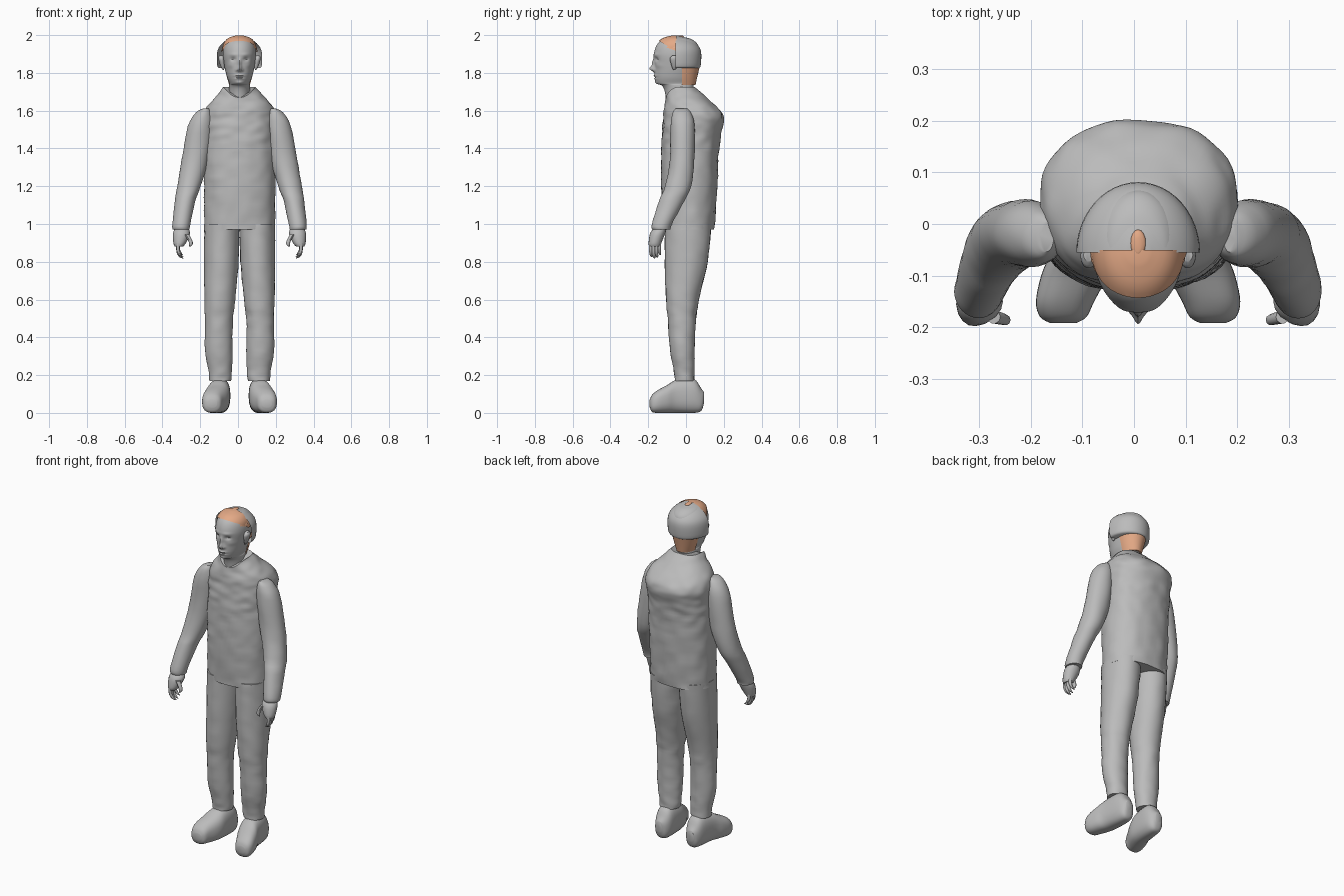
import bpy, bmesh, math, random
from math import sin, cos, pi, exp
from mathutils import Vector, noise

if "Cube" in bpy.data.objects:
    bpy.data.objects.remove(bpy.data.objects["Cube"])
random.seed(4)
MID = 0.008          # plane of symmetry of the body
parts = []


def material(name, colour):
    m = bpy.data.materials.new(name)
    m.use_nodes = True
    m.diffuse_color = colour
    node = m.node_tree.nodes["Principled BSDF"]
    node.inputs["Base Color"].default_value = colour
    node.inputs["Roughness"].default_value = 0.7
    return m


GREY = material("plain grey", (0.5, 0.5, 0.5, 1))
HAIR = material("light copper", (0.78, 0.4, 0.24, 1))


def finish(name, bm, mat, smooth=True):
    bmesh.ops.recalc_face_normals(bm, faces=bm.faces)
    me = bpy.data.meshes.new(name)
    bm.to_mesh(me)
    bm.free()
    me.materials.append(mat)
    ob = bpy.data.objects.new(name, me)
    bpy.context.collection.objects.link(ob)
    if smooth:
        parts.append(ob)
    return ob


def spline(rows, steps):
    """Smooth rows of numbers with a Catmull-Rom curve."""
    out = []
    for i in range(len(rows) - 1):
        p0, p1 = rows[max(i - 1, 0)], rows[i]
        p2, p3 = rows[i + 1], rows[min(i + 2, len(rows) - 1)]
        for k in range(steps):
            t = k / steps
            out.append([b + t * (c - a) / 2 + t * t * (2 * a - 5 * b + 4 * c - d) / 2
                        + t ** 3 * (3 * b - a - 3 * c + d) / 2
                        for a, b, c, d in zip(p0, p1, p2, p3)])
    return out + [list(rows[-1])]


def loft(name, rows, mat=GREY, side=1, n=32, steps=4, power=2.0, axis="z",
         wrinkle=0.0, shape=None, cuts=()):
    """Rows are (position, x min, x max, second min, second max)."""
    bm = bmesh.new()
    rings = []
    for t, a0, a1, b0, b1 in spline(rows, steps):
        ring = []
        for k in range(n):
            u, v = cos(2 * pi * k / n), sin(2 * pi * k / n)
            u = math.copysign(abs(u) ** (2 / power), u)
            v = math.copysign(abs(v) ** (2 / power), v)
            x = MID + side * ((a0 + a1) / 2 + u * (a1 - a0) / 2)
            w = (b0 + b1) / 2 + v * (b1 - b0) / 2
            co = Vector((x, w, t) if axis == "z" else (x, t, w))
            if shape:
                shape(co, v)
            if wrinkle:
                f = noise.noise(Vector((co.x * 16, co.y * 16, co.z * 24)))
                co.x += wrinkle * f * u
                co.y += wrinkle * f * v
            ring.append(bm.verts.new(co))
        rings.append(ring)
    for r0, r1 in zip(rings, rings[1:]):
        for k in range(n):
            j = (k + 1) % n
            bm.faces.new((r0[k], r0[j], r1[j], r1[k]))
    bm.faces.new(rings[0])
    bm.faces.new(rings[-1])
    # keep only what lies on the positive side of each cutting plane
    for point, normal in cuts:
        bmesh.ops.bisect_plane(bm, geom=bm.verts[:] + bm.edges[:] + bm.faces[:],
                               plane_co=point, plane_no=normal, clear_inner=True)
    return finish(name, bm, mat)


def tube(name, points, side):
    loft(name, [(z, x - r, x + r, y - r, y + r) for x, y, z, r in points],
         side=side, n=10, steps=3)


# Jacket body, with the neckline dipping at the front
def neckline(co, v):
    rise = min(max((co.z - 1.62) / 0.1, 0), 1)
    co.z -= 0.055 * rise * max(0, -v) ** 3


loft("jacket_body", [
    (0.97, -.188, .188, -.12, .15), (1.2, -.188, .188, -.132, .165),
    (1.4, -.188, .188, -.13, .175), (1.5, -.188, .19, -.125, .19),
    (1.565, -.19, .192, -.12, .2), (1.62, -.172, .178, -.117, .165),
    (1.68, -.12, .125, -.112, .095), (1.725, -.087, .087, -.108, .05)],
    n=64, steps=8, power=2.3, wrinkle=.006, shape=neckline)

for side, word in ((1, "left"), (-1, "right")):
    # Sleeve
    loft(word + "_sleeve", [
        (1.612, .165, .19, -.055, .005), (1.59, .148, .23, -.07, .025),
        (1.52, .14, .272, -.082, .045), (1.34, .163, .306, -.085, .045),
        (1.2, .205, .33, -.112, .028), (1.12, .235, .342, -.143, -.01),
        (1.0, .26, .355, -.18, -.075), (.97, .265, .352, -.178, -.085)],
        side=side, wrinkle=.003)
    # Trouser leg
    loft(word + "_trouser_leg", [
        (1.0, .0, .188, -.112, .135), (.8, .005, .188, -.112, .115),
        (.6, .023, .186, -.106, .068), (.48, .036, .182, -.095, .052),
        (.33, .036, .183, -.083, .045), (.22, .04, .165, -.065, .045),
        (.17, .045, .162, -.06, .045)], side=side, steps=6, wrinkle=.004)
    # Shoe, lofted from heel to toe
    loft(word + "_shoe", [
        (.095, .085, .125, .05, .11), (.08, .065, .14, .01, .13),
        (.04, .05, .155, 0, .18), (-.05, .05, .17, 0, .175),
        (-.1, .06, .188, 0, .147), (-.15, .085, .198, 0, .12),
        (-.18, .1, .19, .005, .095), (-.192, .12, .17, .03, .07)],
        side=side, power=2.5, axis="y")
    # Hand with fingers and thumb
    loft(word + "_palm", [
        (.985, .275, .338, -.165, -.1), (.95, .262, .352, -.19, -.11),
        (.9, .283, .35, -.198, -.13), (.88, .3, .342, -.194, -.138)],
        side=side, n=16)
    for i, finger in enumerate(("index", "middle", "ring", "little")):
        y = -.187 + .015 * i
        drop = (0, .008, .003, -.01)[i]
        tube(f"{word}_{finger}_finger", [
            (.325, y, .9, .01), (.325, y, .86 - drop, .009),
            (.313, y + .003, .835 - drop, .008), (.3, y + .005, .826 - drop, .003)], side)
    tube(word + "_thumb", [(.28, -.18, .945, .013), (.26, -.185, .91, .011),
                           (.258, -.187, .89, .009), (.264, -.187, .88, .003)], side)
    # Ear
    loft(word + "_ear", [
        (1.815, .082, .088, -.068, -.058), (1.835, .078, .1, -.076, -.046),
        (1.875, .08, .112, -.086, -.038), (1.892, .085, .106, -.072, -.048)],
        side=side, n=14)

# Facial relief: (x, z, width, height, depth), depth negative is outward
RELIEF = [
    (0, 1.822, .012, .014, -.026), (0, 1.85, .009, .022, -.013),
    (.034, 1.872, .014, .009, .011), (.032, 1.897, .022, .007, -.004),
    (.015, 1.815, .008, .007, -.007), (0, 1.785, .024, .005, -.007),
    (0, 1.777, .024, .003, .004), (0, 1.769, .02, .005, -.006),
    (0, 1.748, .018, .01, -.005), (.05, 1.84, .018, .014, -.004)]


def face(co, v):
    if v < -0.2:
        base = co.copy()
        for x, z, w, h, depth in RELIEF:
            for s in ((1, -1) if x else (1,)):
                co.y += depth * exp(-((base.x - MID - s * x) / w) ** 2
                                    - ((base.z - z) / h) ** 2)


# Head and neck
loft("head", [
    (1.62, -.056, .056, -.1, .04), (1.7, -.056, .056, -.112, .038),
    (1.733, -.056, .056, -.128, .04), (1.745, -.054, .054, -.155, .042),
    (1.78, -.067, .067, -.165, .05), (1.84, -.081, .081, -.166, .065),
    (1.9, -.088, .088, -.17, .07), (1.95, -.081, .081, -.153, .062),
    (1.98, -.058, .058, -.12, .025), (1.992, -.02, .02, -.07, -.03)],
    n=112, steps=10, shape=face)

# Shell around the back of the head
loft("back_head_shell", [
    (1.825, -.108, .108, -.19, .07), (1.84, -.118, .118, -.19, .078),
    (1.91, -.118, .118, -.19, .08), (1.95, -.098, .098, -.17, .06),
    (1.98, -.06, .06, -.14, .02), (1.994, -.02, .02, -.08, -.03)],
    n=48, cuts=[((0, -.055, 0), (0, 1, 0))])

# Front hair, with the hairline cut by a sloping plane
loft("front_hair", [
    (1.9, -.091, .091, -.174, .07), (1.95, -.086, .086, -.16, .062),
    (1.983, -.062, .062, -.125, .03), (1.998, -.02, .02, -.075, -.03)],
    HAIR, n=48, cuts=[((0, -.05, 0), (0, -1, 0)), ((0, -.135, 1.965), (0, .6, 1))])

# Nape hair
loft("nape_hair", [
    (1.735, -.055, .055, -.12, .05), (1.78, -.068, .068, -.12, .06),
    (1.835, -.08, .08, -.12, .073)], HAIR, cuts=[((0, -.02, 0), (0, 1, 0))])


# Crossing hair strips laid over the skull
def on_skull(azimuth, lift, off=0.0):
    return Vector((MID + (.1 + off) * cos(lift) * cos(azimuth),
                   -.045 + (.125 + off) * cos(lift) * sin(azimuth),
                   1.875 + (.124 + off) * sin(lift)))


strips = bmesh.new()


def strip(a0, l0, a1, l1, width):
    previous = None
    for k in range(5):
        t = k / 4
        off = .004 * sin(pi * t)
        a, l = a0 + (a1 - a0) * t, l0 + (l1 - l0) * t
        pair = [strips.verts.new(on_skull(a + d / max(cos(l), .3), l, off))
                for d in (-width, width)]
        if previous:
            strips.faces.new((previous[0], previous[1], pair[1], pair[0]))
        previous = pair


COUNT = 40
for i in range(COUNT):
    a = 2 * pi * i / COUNT
    front = max(0, -sin(a))
    low = .33 + .38 * front
    for lean in (-.35, .35):
        strip(a, low + random.uniform(-.05, .05),
              a + lean + random.uniform(-.1, .1), random.uniform(.85, 1.05), .07)
finish("hair_strips", strips, HAIR, smooth=False)

# Crown tuft
loft("crown_tuft", [
    (1.985, -.016, .016, -.065, -.01), (1.995, -.014, .014, -.063, -.013),
    (1.999, -.006, .006, -.055, -.025)], HAIR, n=16)

# Smooth shading with sharp edges kept
bpy.ops.object.select_all(action="DESELECT")
for ob in parts:
    ob.select_set(True)
bpy.context.view_layer.objects.active = parts[0]
bpy.ops.object.shade_smooth_by_angle(angle=math.radians(40))
